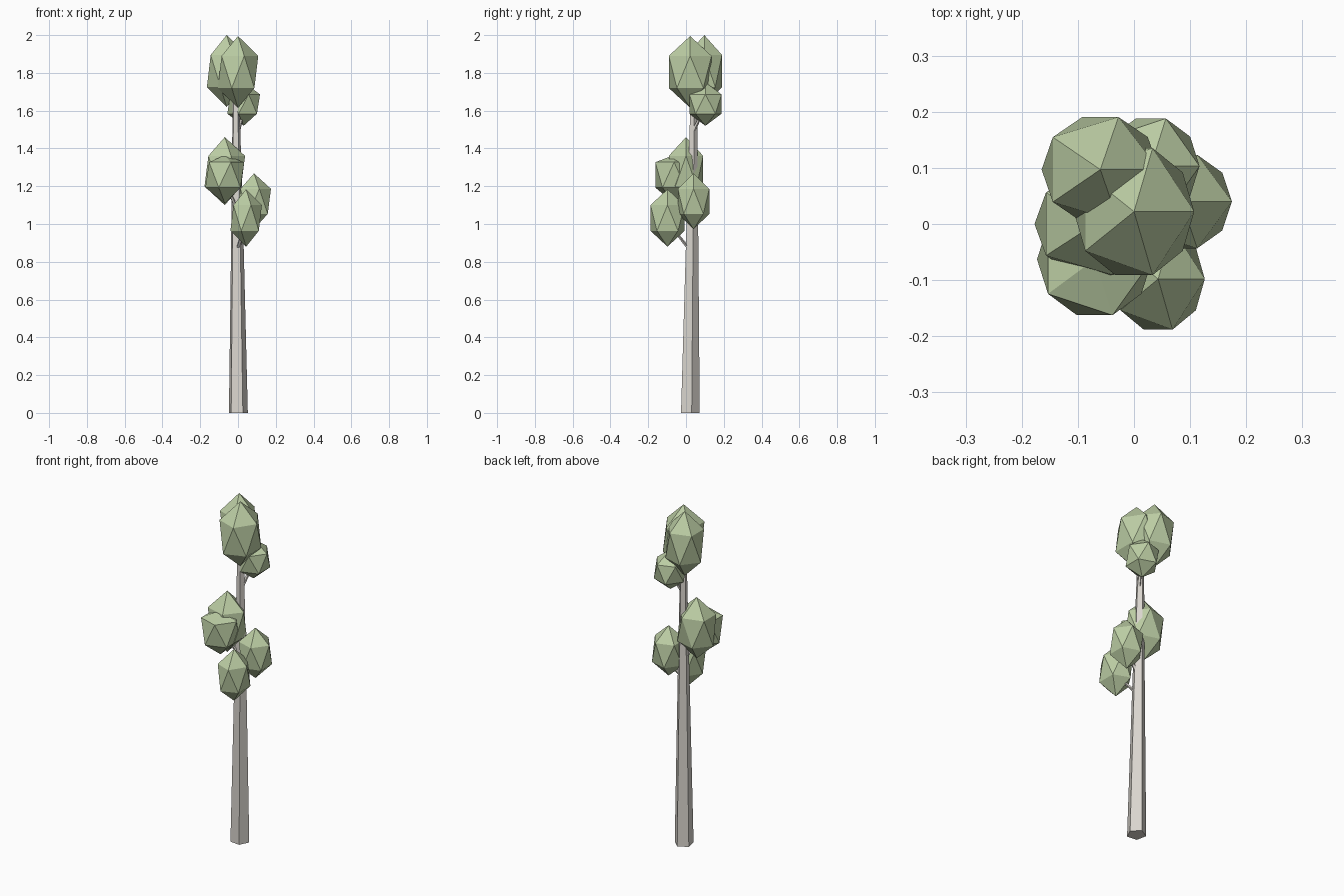
import bpy, bmesh, math
from mathutils import Vector

if "Cube" in bpy.data.objects:
    bpy.data.objects.remove(bpy.data.objects["Cube"])


def material(name, color):
    m = bpy.data.materials.new(name)
    m.diffuse_color = color
    m.use_nodes = True
    m.node_tree.nodes["Principled BSDF"].inputs["Base Color"].default_value = m.diffuse_color
    return m


bark = material("bark", (0.70, 0.67, 0.62, 1))
leaf = material("leaf", (0.50, 0.61, 0.37, 1))


def add_object(name, bm, mat):
    bmesh.ops.recalc_face_normals(bm, faces=bm.faces)
    mesh = bpy.data.meshes.new(name)
    bm.to_mesh(mesh)
    bm.free()
    mesh.materials.append(mat)
    obj = bpy.data.objects.new(name, mesh)
    bpy.context.collection.objects.link(obj)
    return obj


def limb(name, rings, sides, turn):
    """Tapered closed tube through (x, y, z, radius) rings, kept horizontal."""
    bm = bmesh.new()
    loops = []
    for x, y, z, r in rings:
        angles = [math.radians(turn) + math.tau * k / sides for k in range(sides)]
        loops.append([bm.verts.new((x + r * math.cos(a), y + r * math.sin(a), z))
                      for a in angles])
    for low, high in zip(loops, loops[1:]):
        for k in range(sides):
            n = (k + 1) % sides
            bm.faces.new((low[k], low[n], high[n], high[k]))
    bm.faces.new(loops[0])
    bm.faces.new(loops[-1])
    return add_object(name, bm, bark)


def foliage(name, center, radii, top=None):
    """Stretched icosahedron; top optionally lowers the apex."""
    bm = bmesh.new()
    bmesh.ops.create_icosphere(bm, subdivisions=1, radius=1)
    apex = max(bm.verts, key=lambda v: v.co.z)
    for v in bm.verts:
        v.co = Vector(c + r * p for c, r, p in zip(center, radii, v.co))
    if top:
        apex.co.z = top
    return add_object(name, bm, leaf)


# Five-sided tapering trunk
limb("trunk", [(0, 0.02, 0, 0.053), (-0.005, 0.031, 0.95, 0.034),
               (-0.012, 0.042, 1.75, 0.017)], 5, 11)

# Leaf clusters
foliage("crown_front", (0, 0.022, 1.805), (0.12, 0.133, 0.19))
foliage("crown_back", (-0.06, 0.097, 1.81), (0.117, 0.11, 0.19))
foliage("crown_lower", (0.03, 0.103, 1.635), (0.097, 0.1, 0.115))
foliage("left_cluster_back", (-0.07, 0.0, 1.28), (0.12, 0.107, 0.18))
foliage("left_cluster_front", (-0.07, -0.063, 1.26), (0.115, 0.117, 0.15), 1.365)
foliage("right_cluster", (0.085, 0.04, 1.12), (0.1, 0.098, 0.148))
foliage("front_cluster", (0.043, -0.098, 1.032), (0.093, 0.106, 0.152))

# Small branches reaching from the trunk into the clusters
branches = {
    "front_branch": ((0.0, 0.015, 0.87), (0.04, -0.09, 1.0)),
    "right_branch": ((0.0, 0.03, 0.97), (0.08, 0.04, 1.08)),
    "left_branch": ((-0.005, 0.03, 1.08), (-0.07, -0.03, 1.22)),
    "upper_branch": ((-0.005, 0.03, 1.47), (0.03, 0.09, 1.6)),
}
for name, (start, end) in branches.items():
    limb(name, [(*start, 0.012), (*end, 0.007)], 5, 11)
